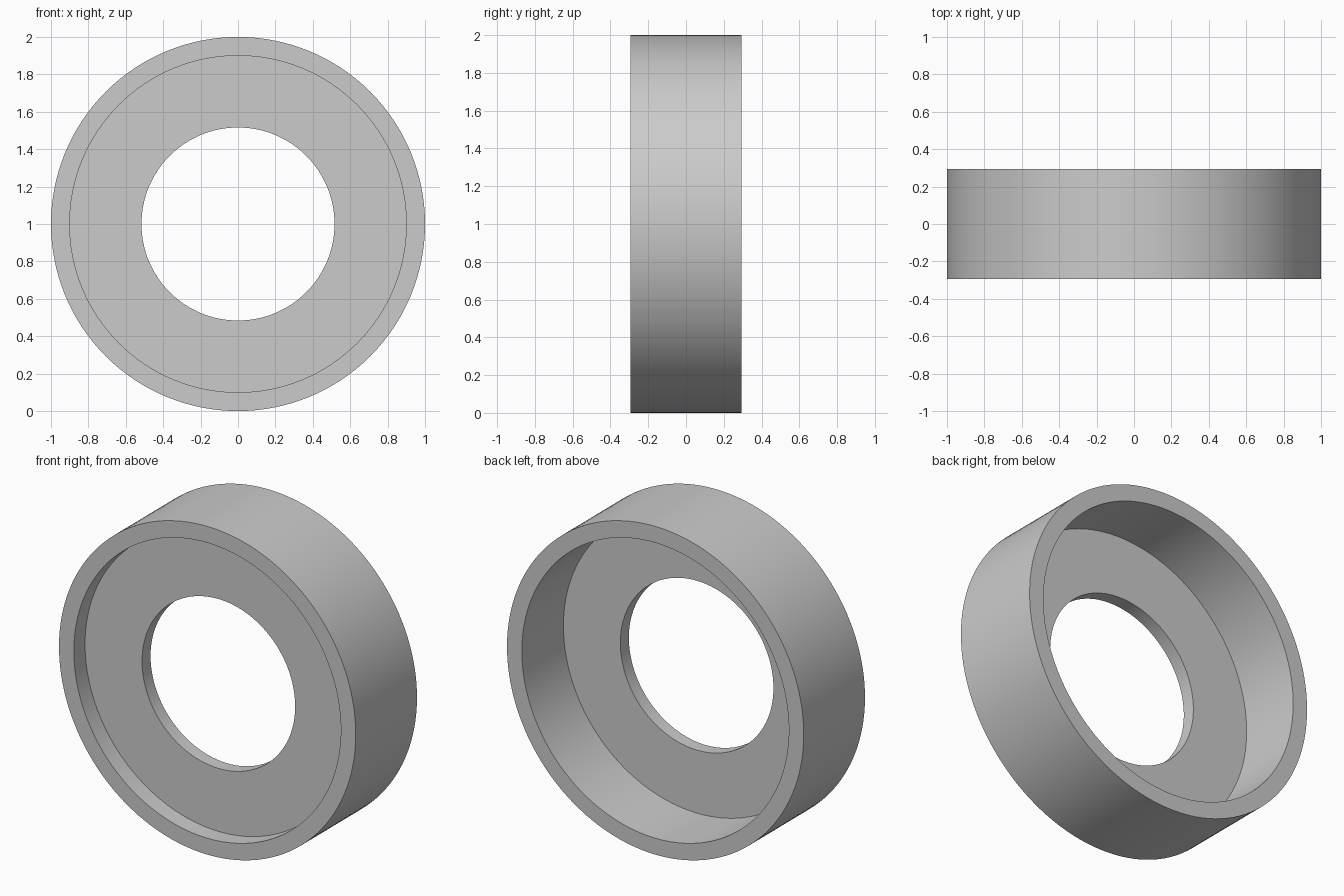
import bpy, bmesh, math
from mathutils import Vector

if "Cube" in bpy.data.objects:
    bpy.data.objects.remove(bpy.data.objects["Cube"], do_unlink=True)

# Main dimensions
SEGMENTS = 128
OUTER, RIM_INNER, BORE = 1.0, 0.9, 0.516
HALF_DEPTH = 0.295
WEB_FRONT, WEB_BACK = -0.187, -0.105

# Single plain grey
GREY = (0.6, 0.6, 0.6, 1.0)
grey = bpy.data.materials.new("plain_grey")
grey.use_nodes = True
grey.diffuse_color = GREY
grey.node_tree.nodes["Principled BSDF"].inputs["Base Color"].default_value = GREY


def lathe(name, profile, material):
    """Spin a closed (radius, y) profile about the y axis."""
    bm = bmesh.new()
    verts = [bm.verts.new((r, y, 0)) for r, y in profile]
    edges = [bm.edges.new((v, verts[i - 1])) for i, v in enumerate(verts)]
    bmesh.ops.spin(bm, geom=verts + edges, cent=Vector(), axis=(0, 1, 0),
                   angle=math.tau, steps=SEGMENTS, use_merge=True)
    bmesh.ops.remove_doubles(bm, verts=bm.verts, dist=1e-5)
    bmesh.ops.recalc_face_normals(bm, faces=bm.faces)
    mesh = bpy.data.meshes.new(name)
    bm.to_mesh(mesh)
    bm.free()
    mesh.materials.append(material)
    obj = bpy.data.objects.new(name, mesh)
    bpy.context.collection.objects.link(obj)
    obj.location.z = OUTER
    bpy.ops.object.select_all(action="DESELECT")
    obj.select_set(True)
    bpy.context.view_layer.objects.active = obj
    bpy.ops.object.shade_smooth_by_angle(angle=math.radians(30))
    return obj


# Outer rim and recessed web with a centre bore, as one section
lathe("flanged_ring", [
    (OUTER, -HALF_DEPTH), (OUTER, HALF_DEPTH),
    (RIM_INNER, HALF_DEPTH), (RIM_INNER, WEB_BACK),
    (BORE, WEB_BACK), (BORE, WEB_FRONT),
    (RIM_INNER, WEB_FRONT), (RIM_INNER, -HALF_DEPTH),
], grey)
